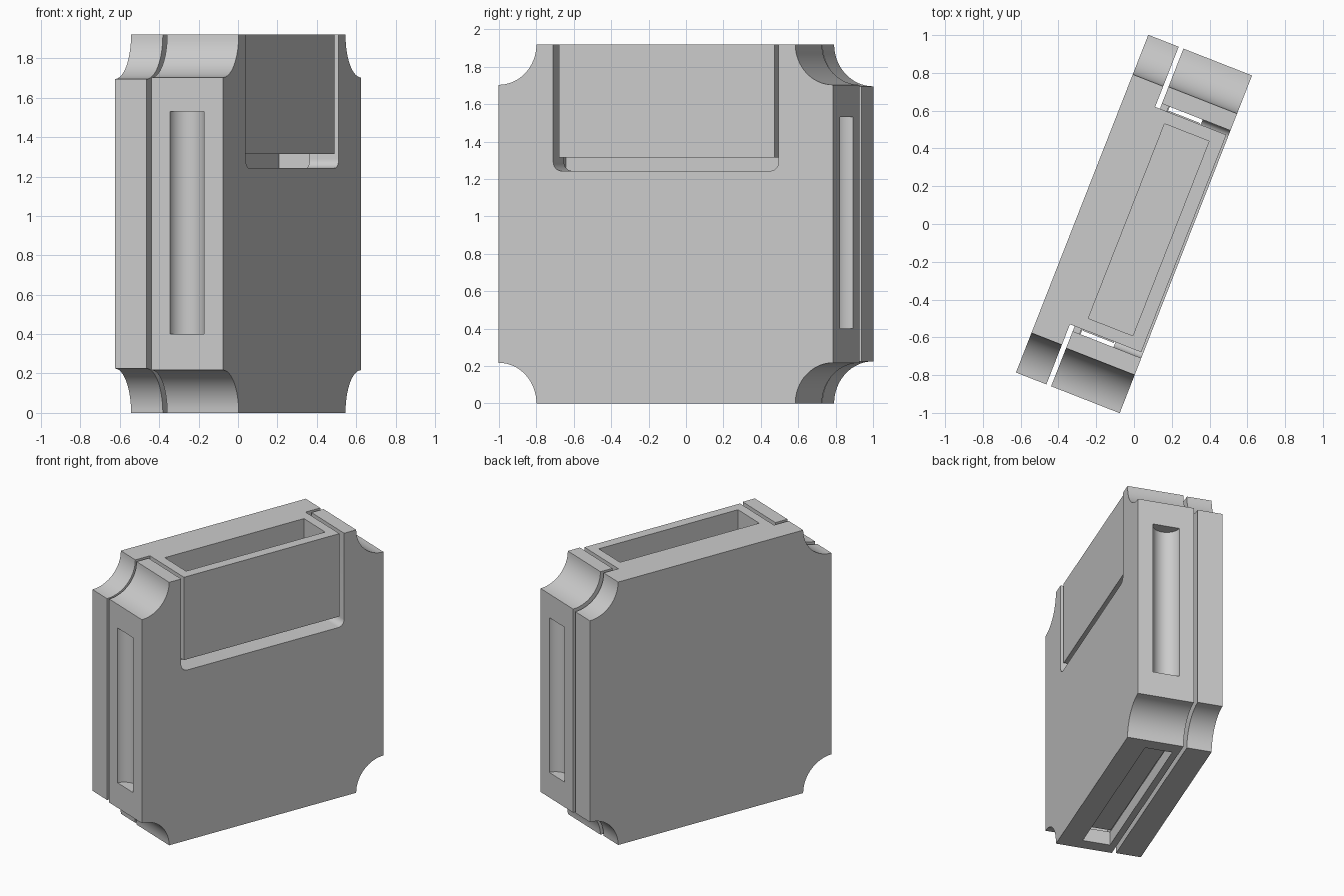
import bpy
import bmesh
from math import cos, sin, pi, radians
from mathutils import Matrix

cube = bpy.data.objects.get("Cube")
if cube:
    bpy.data.objects.remove(cube, do_unlink=True)

HALF, DEPTH, HEIGHT = 0.96, 0.295, 1.92
ANGLE = radians(68.6)

grey = bpy.data.materials.new("light grey plastic")
grey.use_nodes = True
colour = (0.6, 0.6, 0.6, 1)
grey.diffuse_color = colour
grey.node_tree.nodes["Principled BSDF"].inputs["Base Color"].default_value = colour


def prism(name, outline, y0, y1):
    """Extrude an x-z outline from y0 to y1."""
    bm = bmesh.new()
    face = bm.faces.new([bm.verts.new((x, y0, z)) for x, z in outline])
    ext = bmesh.ops.extrude_face_region(bm, geom=[face])
    moved = [v for v in ext["geom"] if isinstance(v, bmesh.types.BMVert)]
    bmesh.ops.translate(bm, verts=moved, vec=(0, y1 - y0, 0))
    bmesh.ops.recalc_face_normals(bm, faces=bm.faces)
    mesh = bpy.data.meshes.new(name)
    bm.to_mesh(mesh)
    bm.free()
    mesh.materials.append(grey)
    obj = bpy.data.objects.new(name, mesh)
    bpy.context.collection.objects.link(obj)
    return obj


def box(name, half, y0, y1, z0, z1):
    return prism(name, [(-half, z0), (half, z0), (half, z1), (-half, z1)], y0, y1)


def arc(cx, cz, r, start, end, steps=16):
    angles = [start + (end - start) * i / steps for i in range(steps + 1)]
    return [(cx + r * cos(a), cz + r * sin(a)) for a in angles]


def scooped(r):
    """Square outline with a concave quarter circle at each corner."""
    return (arc(-HALF, 0, r, pi / 2, 0) + arc(HALF, 0, r, pi, pi / 2)
            + arc(HALF, HEIGHT, r, 1.5 * pi, pi) + arc(-HALF, HEIGHT, r, 0, -pi / 2))


def combine(target, other, operation="DIFFERENCE"):
    other.hide_render = True
    mod = target.modifiers.new("combine", "BOOLEAN")
    mod.operation, mod.solver, mod.object = operation, "EXACT", other
    bpy.context.view_layer.objects.active = target
    bpy.ops.object.modifier_apply(modifier=mod.name)
    bpy.data.objects.remove(other, do_unlink=True)


def grip_cutter(side):
    """Upright cylinder for the finger scoop on one end."""
    bm = bmesh.new()
    bmesh.ops.create_cone(bm, cap_ends=True, segments=48, radius1=0.093, radius2=0.093,
                          depth=1.13, matrix=Matrix.Translation((side * 0.97, -0.098, 0.965)))
    mesh = bpy.data.meshes.new("grip_cutter")
    bm.to_mesh(mesh)
    bm.free()
    mesh.materials.append(grey)
    obj = bpy.data.objects.new("grip_cutter", mesh)
    bpy.context.collection.objects.link(obj)
    return obj


# Outer case with hollow middle and open window at the top
case = prism("outer_case", scooped(0.217), -DEPTH, 0.095)
window = (arc(-0.6, 1.29, 0.047, pi, 1.5 * pi, 8) + arc(0.6, 1.29, 0.047, 1.5 * pi, 2 * pi, 8)
          + [(0.647, 2.1), (-0.647, 2.1)])
combine(case, prism("window_cutter", window, -0.5, -0.13))
combine(case, box("neck_cutter", 0.647, -0.135, 0.3, 1.32, 2.1))
combine(case, box("hollow_cutter", 0.71, -0.137, 0.055, 0.1, 1.4))
combine(case, box("bottom_cutter", 0.647, -0.14, 0.05, -0.2, 1.2))
for side in (-1, 1):
    combine(case, grip_cutter(side))

# Back plate with the tray block attached to it
tray = prism("back_plate_and_tray", scooped(0.225), 0.122, DEPTH)
combine(tray, box("tray_block", 0.618, -0.283, 0.2, 1.315, HEIGHT), "UNION")
combine(tray, box("tray_slot_cutter", 0.553, -0.21, 0.043, 1.38, 2.1))

# Inner block inside the hollow of the case
inner = box("inner_block", 0.625, -0.13, 0.048, 0.1, 1.1)

# Smooth curved scoops, then turn the whole model about its upright axis
for obj in (case, tray, inner):
    bpy.ops.object.select_all(action="DESELECT")
    obj.select_set(True)
    bpy.context.view_layer.objects.active = obj
    bpy.ops.object.shade_smooth_by_angle(angle=radians(25))
    obj.rotation_euler.z = ANGLE
